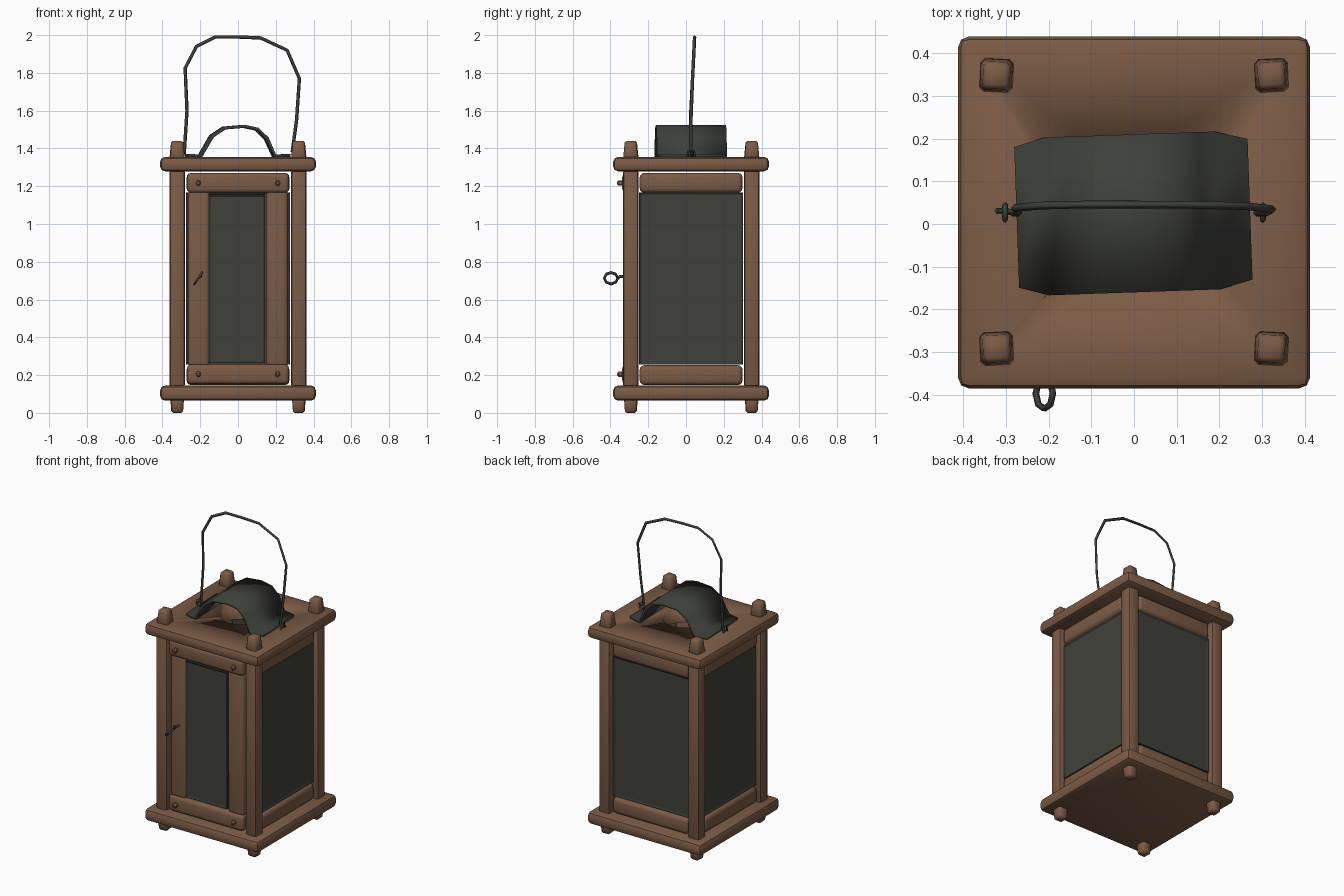
import bpy, bmesh, math
from mathutils import Vector, Matrix

cube = bpy.data.objects.get("Cube")
if cube:
    bpy.data.objects.remove(cube, do_unlink=True)


def material(name, rgb):
    m = bpy.data.materials.new(name)
    m.use_nodes = True
    m.diffuse_color = (*rgb, 1)
    bsdf = m.node_tree.nodes["Principled BSDF"]
    bsdf.inputs["Base Color"].default_value = (*rgb, 1)
    bsdf.inputs["Roughness"].default_value = 0.8
    return m


WOOD = material("brown wood", (0.20, 0.105, 0.06))
METAL = material("dark iron", (0.047, 0.051, 0.042))
PANE = material("smoky pane", (0.051, 0.053, 0.043))
LEAD = material("pane edging", (0.033, 0.039, 0.034))
CY = 0.027  # middle of the body in y


def finish(name, bm, *mats, angle=40):
    bmesh.ops.recalc_face_normals(bm, faces=bm.faces)
    me = bpy.data.meshes.new(name)
    bm.to_mesh(me)
    bm.free()
    ob = bpy.data.objects.new(name, me)
    bpy.context.collection.objects.link(ob)
    for m in mats:
        me.materials.append(m)
    bpy.ops.object.select_all(action='DESELECT')
    ob.select_set(True)
    bpy.context.view_layer.objects.active = ob
    bpy.ops.object.shade_smooth_by_angle(angle=math.radians(angle))
    return ob


def box(name, center, size, bevel=0.02, segments=2, mat=WOOD, turn=0):
    bm = bmesh.new()
    bmesh.ops.create_cube(bm, size=1)
    bmesh.ops.scale(bm, vec=size, verts=bm.verts)
    bmesh.ops.bevel(bm, geom=bm.edges[:], offset=bevel, segments=segments,
                    profile=0.5, affect='EDGES')
    bmesh.ops.rotate(bm, matrix=Matrix.Rotation(turn, 3, 'Z'), verts=bm.verts)
    bmesh.ops.translate(bm, vec=center, verts=bm.verts)
    return finish(name, bm, mat)


def pane(name, center, width, height, turn):
    """Upright pane facing -y before turning, with a stepped dark border."""
    bm = bmesh.new()
    bmesh.ops.create_cube(bm, size=1)
    bmesh.ops.scale(bm, vec=(width, 0.03, height), verts=bm.verts)
    for f in bm.faces:
        f.material_index = 1
    for side in (-1, 1):
        face = next(f for f in bm.faces if f.normal.y * side > 0.9)
        bmesh.ops.inset_region(bm, faces=[face], thickness=0.016, depth=-0.007)
        face.material_index = 0
    bmesh.ops.rotate(bm, matrix=Matrix.Rotation(turn, 3, 'Z'), verts=bm.verts)
    bmesh.ops.translate(bm, vec=center, verts=bm.verts)
    return finish(name, bm, PANE, LEAD, angle=20)


def wire(name, points, radius, cyclic=False):
    cu = bpy.data.curves.new(name, 'CURVE')
    cu.dimensions = '3D'
    cu.bevel_depth = radius
    cu.bevel_resolution = 0
    cu.use_fill_caps = True
    sp = cu.splines.new('POLY')
    sp.points.add(len(points) - 1)
    for p, co in zip(sp.points, points):
        p.co = (*co, 1)
    sp.use_cyclic_u = cyclic
    cu.materials.append(METAL)
    ob = bpy.data.objects.new(name, cu)
    bpy.context.collection.objects.link(ob)
    return ob


# Base and top boards
box("base_board", (0, CY, 0.105), (0.825, 0.825, 0.08), 0.026)
top = box("top_board", (0, CY, 1.317), (0.825, 0.825, 0.076), 0.026)

# Smoke hole through the top board
bm = bmesh.new()
bmesh.ops.create_cone(bm, cap_ends=True, segments=14, radius1=0.12, radius2=0.12,
                      depth=0.3, matrix=Matrix.Translation((0, CY, 1.317)))
cutter = finish("smoke_hole_cutter", bm, WOOD)
cutter.hide_render = True
mod = top.modifiers.new("smoke hole", 'BOOLEAN')
mod.operation = 'DIFFERENCE'
mod.solver = 'EXACT'
mod.object = cutter
bpy.context.view_layer.objects.active = top
bpy.ops.object.modifier_apply(modifier="smoke hole")
bpy.data.objects.remove(cutter, do_unlink=True)


# Corner posts with tapered tenons above and below
def tenon(name, x, y, z0, z1, r0, r1, turn):
    bm = bmesh.new()
    spin = Matrix.Translation((x, y, (z0 + z1) / 2)) @ Matrix.Rotation(math.pi / 4 + turn, 4, 'Z')
    k = math.sqrt(2)
    bmesh.ops.create_cone(bm, cap_ends=True, segments=4, radius1=r0 * k, radius2=r1 * k,
                          depth=z1 - z0, matrix=spin)
    bmesh.ops.bevel(bm, geom=bm.edges[:], offset=0.01, segments=1, affect='EDGES')
    finish(name, bm, WOOD, angle=50)


for sx, side in ((-1, "right"), (1, "left")):
    for y, end in ((-0.292, "front"), (0.348, "back")):
        x = sx * 0.322
        tilt = 0.05 * sx * (1 if y > 0 else -1)
        tag = f"{end}_{side}"
        box(f"{tag}_post", (x, y, 0.712), (0.082, 0.082, 1.16), 0.018)
        tenon(f"{tag}_post_top", x, y, 1.33, 1.44, 0.041, 0.031, tilt)
        tenon(f"{tag}_post_foot", x, y, 0.0, 0.09, 0.03, 0.036, tilt)

# Side and back walls: two rails and a pane each
walls = (("left", Vector((1, 0, 0)), math.pi / 2),
         ("right", Vector((-1, 0, 0)), -math.pi / 2),
         ("back", Vector((0, 1, 0)), math.pi))
for name, out, turn in walls:
    mid = Vector((0, CY, 0)) + out * 0.318
    for level, z in (("lower", 0.2), ("upper", 1.218)):
        box(f"{name}_{level}_rail", mid + Vector((0, 0, z)), (0.545, 0.06, 0.105), 0.025, 3,
            turn=turn)
    pane(f"{name}_pane", mid + Vector((0, 0, 0.712)), 0.55, 0.91, turn)

# Front door
for level, z in (("lower", 0.205), ("upper", 1.217)):
    box(f"door_{level}_rail", (0, -0.305, z), (0.54, 0.065, 0.105), 0.022, 3)
    for sx, side in ((-1, "right"), (1, "left")):
        box(f"door_{level}_{side}_peg", (sx * 0.21, -0.347, z), (0.024, 0.034, 0.028),
            0.007, 1)
for sx, side in ((-1, "right"), (1, "left")):
    box(f"door_{side}_stile", (sx * 0.207, -0.295, 0.712), (0.118, 0.06, 0.94), 0.025, 3)
pane("door_pane", (-0.006, -0.306, 0.71), 0.3, 0.89, 0)

# Bent smoke hood
profile = [(-0.275, 1.362), (-0.20, 1.362), (-0.14, 1.465), (-0.075, 1.508), (0.03, 1.517),
           (0.10, 1.502), (0.15, 1.452), (0.19, 1.362), (0.272, 1.362)]
bm = bmesh.new()
rows = []
for i, (x, z) in enumerate(profile):
    half = 0.165 if i in (0, len(profile) - 1) else 0.185
    rows.append([bm.verts.new((x, s * half, z)) for s in (-1, 1)])
for a, b in zip(rows, rows[1:]):
    bm.faces.new((a[0], b[0], b[1], a[1]))
bmesh.ops.rotate(bm, matrix=Matrix.Rotation(math.radians(2), 3, 'Z'), verts=bm.verts)
bmesh.ops.translate(bm, vec=(0, 0.025, 0), verts=bm.verts)
hood = finish("smoke_hood", bm, METAL, angle=50)
solid = hood.modifiers.new("thickness", 'SOLIDIFY')
solid.thickness = 0.016
solid.offset = 0

# Carrying handle
arc = [(-0.285, 1.37), (-0.27, 1.6), (-0.28, 1.825), (-0.22, 1.94), (-0.12, 1.99), (0, 1.99),
       (0.12, 1.985), (0.26, 1.92), (0.325, 1.77), (0.31, 1.55), (0.287, 1.38)]
wire("handle", [(x, 0.026 + 0.02 * max(0, z - 1.6) / 0.4, z) for x, z in arc], 0.009)
for sx, side in ((-1, "right"), (1, "left")):
    wire(f"handle_{side}_staple", [(sx * 0.302, CY + dy, z) for dy, z in
         ((-0.018, 1.345), (-0.016, 1.385), (0.016, 1.385), (0.018, 1.345))], 0.007)
    wire(f"handle_{side}_hook", [(sx * 0.285, CY, 1.375), (sx * 0.305, CY + 0.004, 1.362),
         (sx * 0.322, CY + 0.004, 1.376)], 0.007)

# Door pull: a tilted wire ring on a short stem
ring = []
for i in range(8):
    a = math.tau * i / 8
    ring.append((-0.21 + 0.02 * math.sin(a), -0.397 + 0.036 * math.cos(a),
                 0.713 + 0.03 * math.sin(a)))
wire("door_pull_ring", ring, 0.008, cyclic=True)
wire("door_pull_stem", [(-0.197, -0.31, 0.722), (-0.2, -0.35, 0.722), ring[0]], 0.008)
